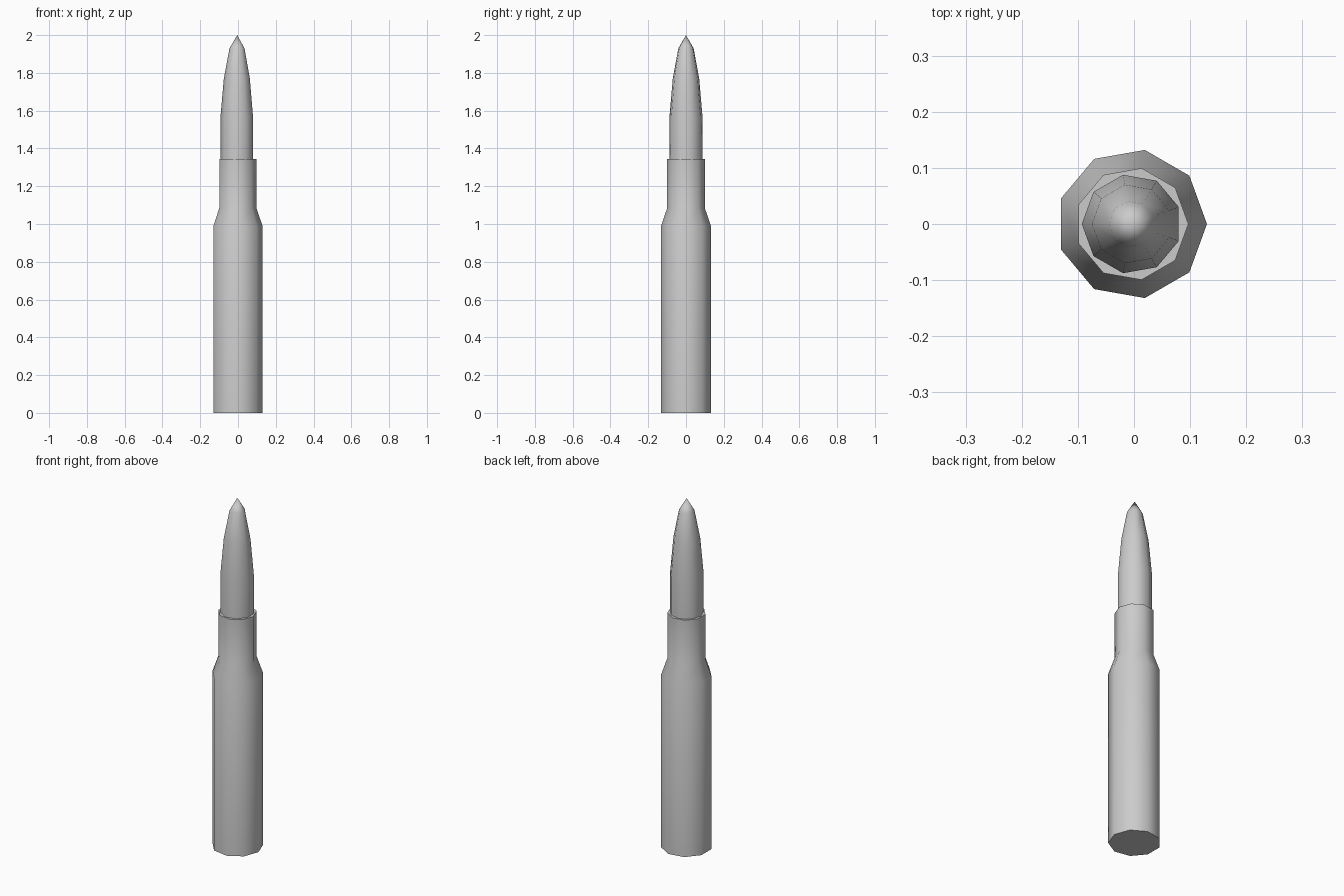
import bpy, bmesh, math

if "Cube" in bpy.data.objects:
    bpy.data.objects.remove(bpy.data.objects["Cube"])

SIDES = 9
AXIS_X = -0.004  # odd-sided rings are centred by their bounds


def lathe(name, profile, start_angle=0.0):
    """Revolve (radius, z) points into a closed nine-sided solid."""
    bm = bmesh.new()
    rings = []
    for r, z in profile:
        if r == 0:
            rings.append([bm.verts.new((AXIS_X, 0, z))])
        else:
            angles = [start_angle + math.tau * i / SIDES for i in range(SIDES)]
            rings.append([bm.verts.new((AXIS_X + r * math.cos(a), r * math.sin(a), z))
                          for a in angles])
    for low, high in zip(rings, rings[1:]):
        for i in range(SIDES):
            j = (i + 1) % SIDES
            if len(high) == 1:
                bm.faces.new((low[i], low[j], high[0]))
            else:
                bm.faces.new((low[i], low[j], high[j], high[i]))
    for ring in (rings[0], rings[-1]):
        if len(ring) > 1:
            bm.faces.new(ring)
    bmesh.ops.recalc_face_normals(bm, faces=bm.faces[:])
    mesh = bpy.data.meshes.new(name)
    bm.to_mesh(mesh)
    bm.free()
    obj = bpy.data.objects.new(name, mesh)
    bpy.context.collection.objects.link(obj)
    bpy.ops.object.select_all(action='DESELECT')
    obj.select_set(True)
    bpy.context.view_layer.objects.active = obj
    bpy.ops.object.shade_smooth_by_angle(angle=math.radians(50))
    return obj


# Casing: straight body, sloped shoulder, neck and flat mouth
lathe("casing", [(0.134, 0), (0.134, 0.99), (0.101, 1.085),
                 (0.101, 1.345), (0.094, 1.345)])

# Pointed tip seated in the neck, turned half a facet
lathe("pointed_tip", [(0.089, 1.33), (0.089, 1.565), (0.071, 1.77),
                      (0.041, 1.93), (0, 2.0)], math.pi / SIDES)
